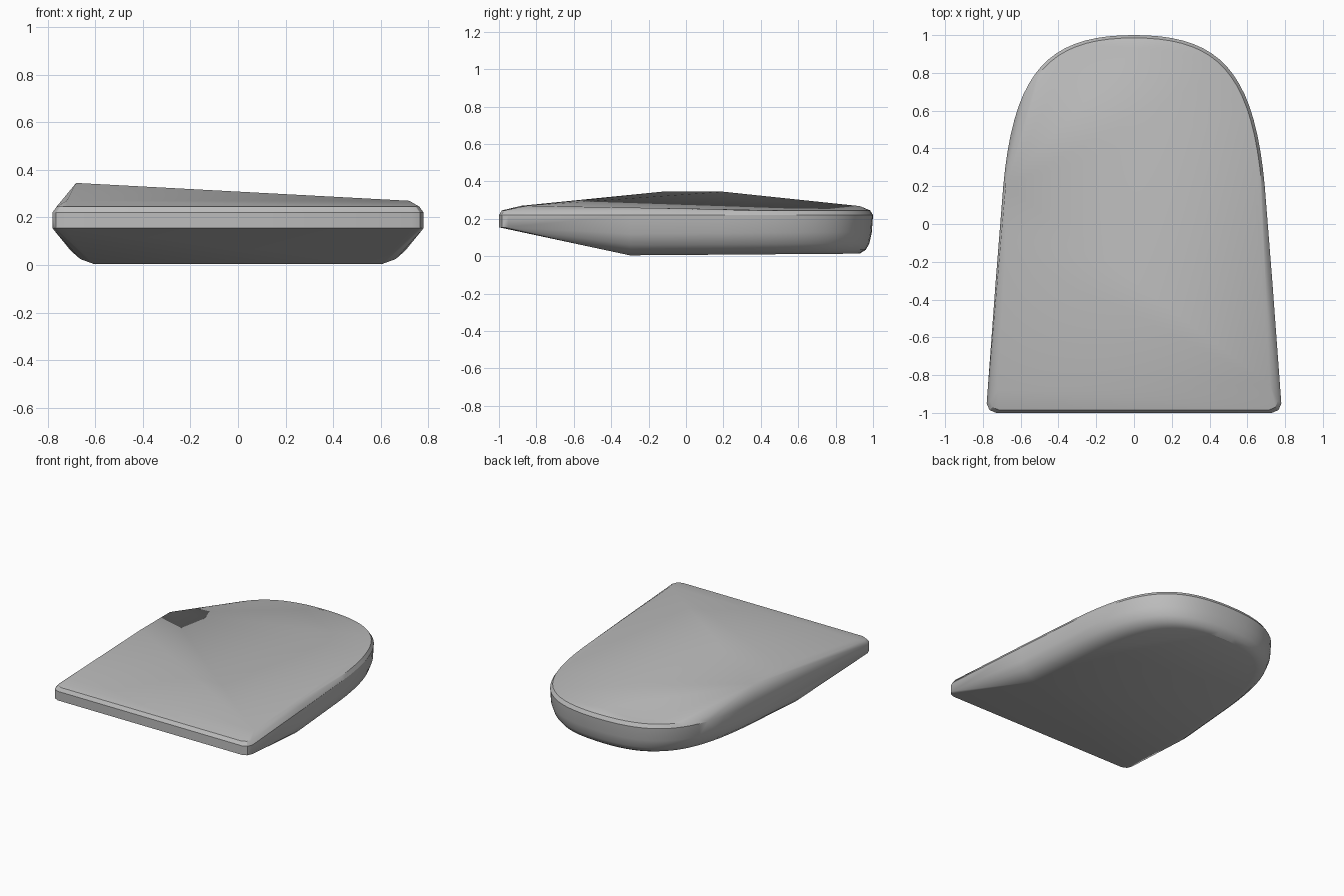
import bpy, bmesh, math
from mathutils import Vector
from mathutils.geometry import interpolate_bezier

old = bpy.data.objects.get("Cube")
if old:
    bpy.data.objects.remove(old)

grey = bpy.data.materials.new("plain grey")
grey.use_nodes = True
colour = (0.5, 0.5, 0.5, 1)
grey.diffuse_color = colour
grey.node_tree.nodes["Principled BSDF"].inputs["Base Color"].default_value = colour

# Half outline: rounded front corner, straight side, curved back
FOLD = -0.3
front = [(0.73, -1), (0.765, -0.985), (0.78, -0.95)]
side = [(0.732, FOLD)]
curve = interpolate_bezier(Vector((0.70, 0.1)), Vector((0.655, 0.8)),
                           Vector((0.47, 1)), Vector((0, 1)), 20)
back = [(p.x, p.y) for p in curve]


def ring(points, z, sx=1, sy=1, origin=0, tilt=0):
    """Mirrored copy of an outline, scaled about origin, at height z."""
    return [(s * x * sx, origin + (y - origin) * sy, z + tilt * (y - origin))
            for x, y in points for s in (-1, 1)]


# Widest line, softened rim above it, front lip below it
points = ring(front + side + back, 0.22)
points += ring(front + side + back, 0.245, 0.978, 0.985)
points += ring(front, 0.155)

# Rounded underside behind the fold
for z, sx, sy in ((0.12, 0.995, 0.995), (0.06, 0.96, 0.985),
                  (0.025, 0.905, 0.97), (0.005, 0.83, 0.945)):
    points += ring(side + back, z, sx, sy, FOLD, 0.007)

# Off-centre raised ridge and the high points of the top
points += [(-0.68, -0.13, 0.345), (-0.68, 0.2, 0.345), (0, 0.93, 0.268),
           (0.72, -0.85, 0.27), (-0.72, -0.88, 0.27), (0.7, -0.4, 0.262)]

# Wrap the sections in one convex shell
bm = bmesh.new()
for p in points:
    bm.verts.new(p)
result = bmesh.ops.convex_hull(bm, input=bm.verts)
bmesh.ops.delete(bm, geom=[v for v in bm.verts if not v.link_faces], context='VERTS')
bmesh.ops.dissolve_limit(bm, angle_limit=math.radians(0.3),
                         verts=bm.verts, edges=bm.edges)
bmesh.ops.recalc_face_normals(bm, faces=bm.faces)
mesh = bpy.data.meshes.new("wedge_shell")
bm.to_mesh(mesh)
bm.free()
mesh.materials.append(grey)
shell = bpy.data.objects.new("wedge_shell", mesh)
bpy.context.collection.objects.link(shell)

bpy.context.view_layer.objects.active = shell
shell.select_set(True)
bpy.ops.object.shade_smooth_by_angle(angle=math.radians(30))
